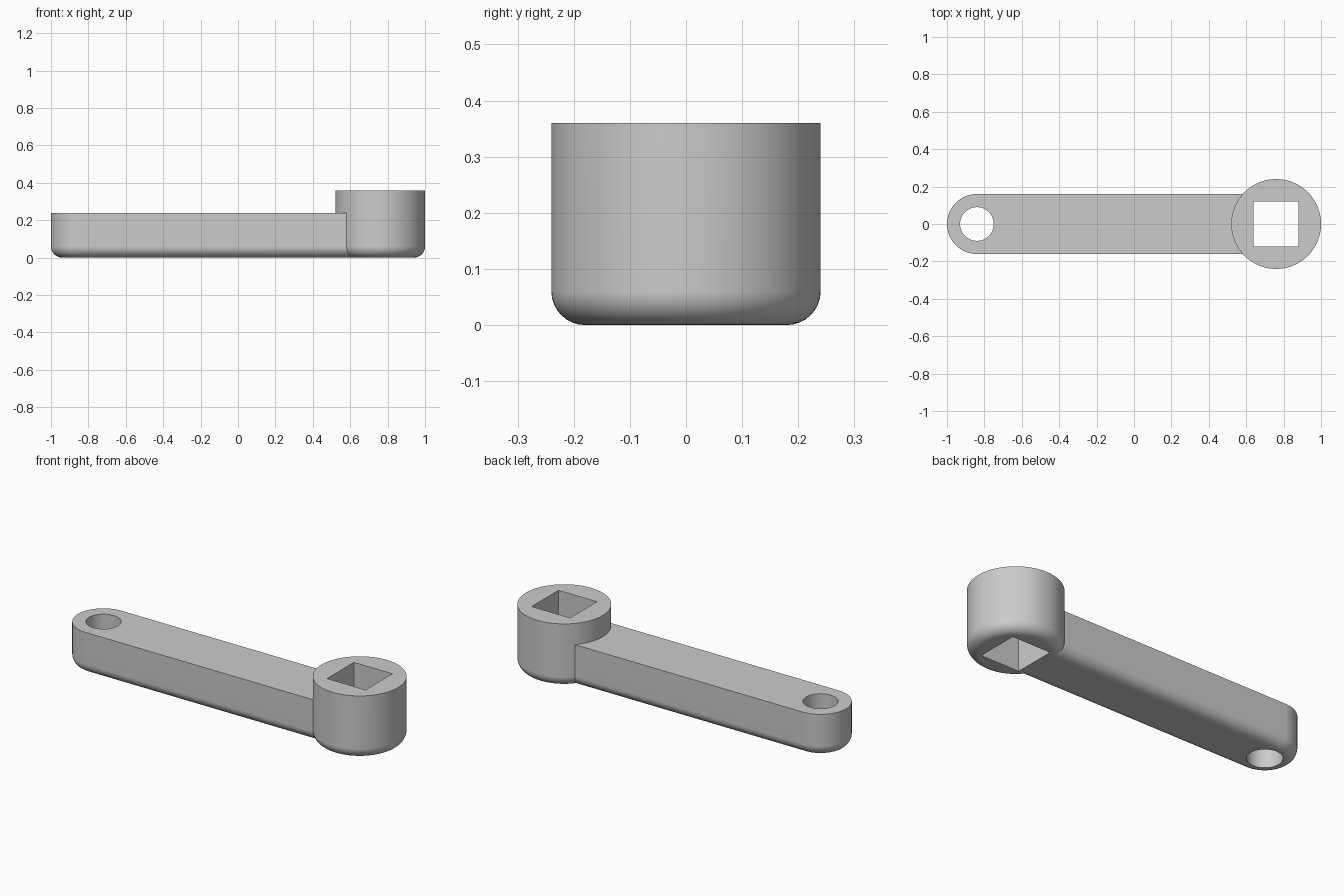
import bpy
import bmesh
from math import cos, sin, pi

cube = bpy.data.objects.get("Cube")
if cube:
    bpy.data.objects.remove(cube, do_unlink=True)

ARM_X, HUB_X = -0.84, 0.76   # centres of the two ends
FILLET = 0.06                # rounding of the lower edges

grey = bpy.data.materials.new("grey_metal")
grey.use_nodes = True
colour = (0.6, 0.6, 0.6, 1)
grey.diffuse_color = colour
grey.node_tree.nodes["Principled BSDF"].inputs["Base Color"].default_value = colour


def slot(x0, x1, r, sides=48):
    """Outline of a bar with round ends, or of a circle when x0 == x1."""
    left = [(x0 + r * cos(pi / 2 + pi * i / sides), r * sin(pi / 2 + pi * i / sides))
            for i in range(sides + 1)]
    right = [(x1 + r * cos(-pi / 2 + pi * i / sides), r * sin(-pi / 2 + pi * i / sides))
             for i in range(sides + 1)]
    return left + right if x1 > x0 else left[:-1] + right[:-1]


def stack(name, outlines):
    """Closed solid through a list of (outline, z) rings, bottom to top."""
    bm = bmesh.new()
    rings = [[bm.verts.new((x, y, z)) for x, y in pts] for pts, z in outlines]
    for low, high in zip(rings, rings[1:]):
        n = len(low)
        for i in range(n):
            j = (i + 1) % n
            bm.faces.new((low[i], low[j], high[j], high[i]))
    bm.faces.new(rings[0][::-1])
    bm.faces.new(rings[-1])
    bmesh.ops.recalc_face_normals(bm, faces=bm.faces)
    mesh = bpy.data.meshes.new(name)
    bm.to_mesh(mesh)
    bm.free()
    mesh.materials.append(grey)
    obj = bpy.data.objects.new(name, mesh)
    bpy.context.collection.objects.link(obj)
    return obj


def rounded_bar(name, x0, x1, r, height, steps=8):
    """Bar with a quarter-round lower edge and a sharp upper edge."""
    rings = []
    for i in range(steps + 1):
        a = pi / 2 * i / steps
        rings.append((slot(x0, x1, r - FILLET * (1 - sin(a))), FILLET * (1 - cos(a))))
    rings.append((slot(x0, x1, r), height))
    return stack(name, rings)


def combine(target, other, operation):
    mod = target.modifiers.new(operation.lower(), "BOOLEAN")
    mod.operation, mod.object, mod.solver = operation, other, "EXACT"
    other.hide_render = True
    bpy.context.view_layer.objects.active = target
    bpy.ops.object.modifier_apply(modifier=mod.name)
    bpy.data.objects.remove(other, do_unlink=True)


# Arm and socket hub joined into one body
crank = rounded_bar("crank_arm", ARM_X, HUB_X, 0.16, 0.24)
combine(crank, rounded_bar("socket_hub", HUB_X, HUB_X, 0.24, 0.36), "UNION")

# Round hole at the arm's end
hole = slot(ARM_X, ARM_X, 0.09)
combine(crank, stack("round_cutter", [(hole, -0.1), (hole, 0.5)]), "DIFFERENCE")

# Square socket through the hub
s = 0.12
square = [(HUB_X - s, -s), (HUB_X + s, -s), (HUB_X + s, s), (HUB_X - s, s)]
combine(crank, stack("square_cutter", [(square, -0.1), (square, 0.5)]), "DIFFERENCE")

# Smooth curved walls, crisp edges, flat caps
bpy.ops.object.select_all(action="DESELECT")
crank.select_set(True)
bpy.context.view_layer.objects.active = crank
bpy.ops.object.shade_smooth_by_angle(angle=pi / 6)
weighted = crank.modifiers.new("flat_caps", "WEIGHTED_NORMAL")
weighted.keep_sharp = True
